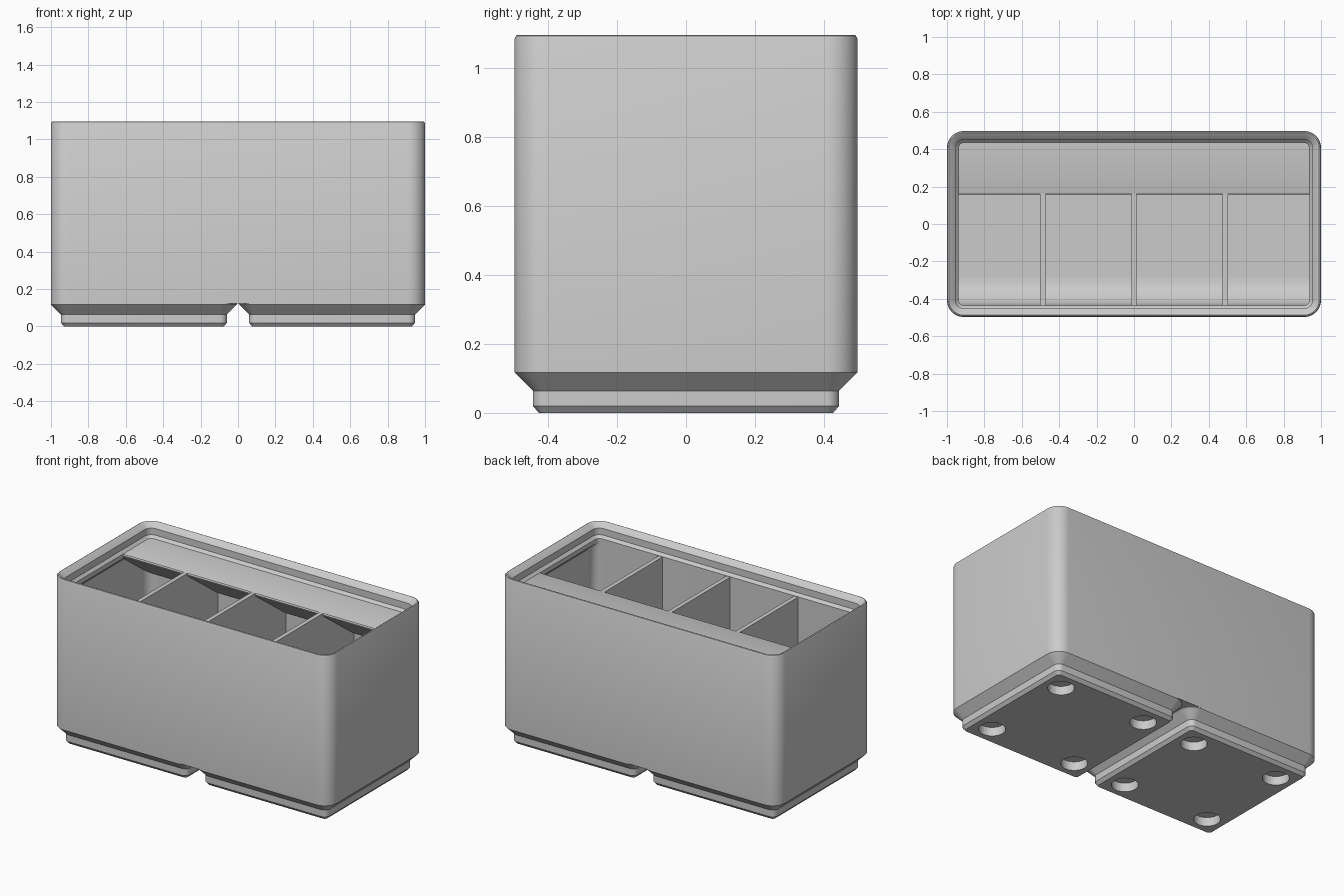
import bpy, bmesh, math

cube = bpy.data.objects.get("Cube")
if cube:
    bpy.data.objects.remove(cube, do_unlink=True)

HX, HY = 1.0, 0.497       # outer half width and depth
RADIUS = 0.09             # outer corner radius
WALL, LIP = 0.023, 0.062  # wall thickness and lip overhang
FLOOR, DECK, RIM = 0.168, 1.006, 1.097

grey = bpy.data.materials.new("light grey plastic")
grey.use_nodes = True
grey.diffuse_color = (0.6, 0.6, 0.6, 1)
grey.node_tree.nodes["Principled BSDF"].inputs["Base Color"].default_value = (0.6, 0.6, 0.6, 1)


def finish(name, bm):
    bmesh.ops.recalc_face_normals(bm, faces=bm.faces)
    mesh = bpy.data.meshes.new(name)
    bm.to_mesh(mesh)
    bm.free()
    mesh.materials.append(grey)
    ob = bpy.data.objects.new(name, mesh)
    bpy.context.collection.objects.link(ob)
    return ob


def smooth(ob):
    bpy.ops.object.select_all(action="DESELECT")
    ob.select_set(True)
    bpy.context.view_layer.objects.active = ob
    bpy.ops.object.shade_smooth_by_angle(angle=math.radians(30))


def rounded_ring(bm, x0, x1, y0, y1, r, z, steps=8):
    """Ring of vertices around a rounded rectangle."""
    corners = [(x1 - r, y1 - r), (x0 + r, y1 - r), (x0 + r, y0 + r), (x1 - r, y0 + r)]
    verts = []
    for i, (cx, cy) in enumerate(corners):
        for k in range(steps + 1):
            a = math.pi / 2 * (i + k / steps)
            verts.append(bm.verts.new((cx + r * math.cos(a), cy + r * math.sin(a), z)))
    return verts


def loft(bm, rings):
    """Skin a stack of rings and cap both ends."""
    for a, b in zip(rings, rings[1:]):
        n = len(a)
        for i in range(n):
            j = (i + 1) % n
            bm.faces.new((a[i], a[j], b[j], b[i]))
    bm.faces.new(rings[0])
    bm.faces.new(rings[-1])


def prism(name, profile, x0, x1):
    """Extrude a (y, z) profile along x."""
    bm = bmesh.new()
    loft(bm, [[bm.verts.new((x, y, z)) for y, z in profile] for x in (x0, x1)])
    return finish(name, bm)


# Outer shell, stacking lip and cavity: (side inset, front inset, height)
shell = [(0, 0, 0.122), (0, 0, 1.086), (0.004, 0.004, 1.094), (0.01, 0.01, RIM),
         (0.018, 0.018, 1.093), (0.0455, 0.0455, 1.066), (0.0455, 0.0455, 1.023),
         (LIP, LIP, DECK), (LIP, LIP, 0.977), (WALL, LIP, 0.938), (WALL, LIP, FLOOR)]
bm = bmesh.new()
loft(bm, [rounded_ring(bm, s - HX, HX - s, f - HY, HY - s, RADIUS - s, z) for s, f, z in shell])
smooth(finish("bin_shell", bm))

# Two stepped feet with four round pockets each
foot_profile = [(0.07, 0), (0.053, 0.02), (0.053, 0.064), (0, 0.117), (0, 0.122)]
for side, cx in (("right", -0.503), ("left", 0.503)):
    bm = bmesh.new()
    loft(bm, [rounded_ring(bm, cx - HY + s, cx + HY - s, s - HY, HY - s, RADIUS - s, z)
              for s, z in foot_profile])
    foot = finish(side + "_foot", bm)

    bm = bmesh.new()
    for px in (-0.311, 0.311):
        for py in (-0.311, 0.311):
            made = bmesh.ops.create_cone(bm, cap_ends=True, segments=40, radius1=0.078,
                                         radius2=0.078, depth=0.114)
            bmesh.ops.translate(bm, verts=made["verts"], vec=(cx + px, py, 0))
    cutter = finish("pocket_cutter", bm)
    cutter.hide_render = True
    mod = foot.modifiers.new("pockets", "BOOLEAN")
    mod.operation = "DIFFERENCE"
    mod.solver = "EXACT"
    mod.object = cutter
    smooth(foot)
    bpy.ops.object.modifier_apply(modifier=mod.name)
    bpy.data.objects.remove(cutter, do_unlink=True)
    smooth(foot)

# Dividers between the four compartments
inner = HX - WALL
for i, name in enumerate(("right", "middle", "left")):
    x = (i - 1) * inner / 2
    top = DECK - 0.002
    prism(name + "_divider", [(-0.44, FLOOR - 0.01), (0.48, FLOOR - 0.01), (0.48, top), (-0.44, top)],
          x - 0.014, x + 0.014)

# Label shelf along the back with a sloping underside
front, back = 0.157, 0.462
slope = math.tan(math.radians(36))
shelf = [(back, DECK), (front + 0.012, DECK), (front + 0.004, DECK - 0.003), (front, DECK - 0.012),
         (front + 0.004, DECK - 0.022), (back, DECK - 0.022 - (back - front) * slope)]
smooth(prism("label_shelf", shelf, -inner, inner))

# Curved scoop along the front of the floor
r, wall_y = 0.15, LIP - HY
scoop = [(wall_y - 0.01, FLOOR + r), (wall_y - 0.01, FLOOR - 0.01), (wall_y + r, FLOOR - 0.01)]
for k in range(13):
    a = math.pi / 2 * k / 12
    scoop.append((wall_y + r - r * math.sin(a), FLOOR + r - r * math.cos(a)))
smooth(prism("front_scoop", scoop, -inner, inner))
